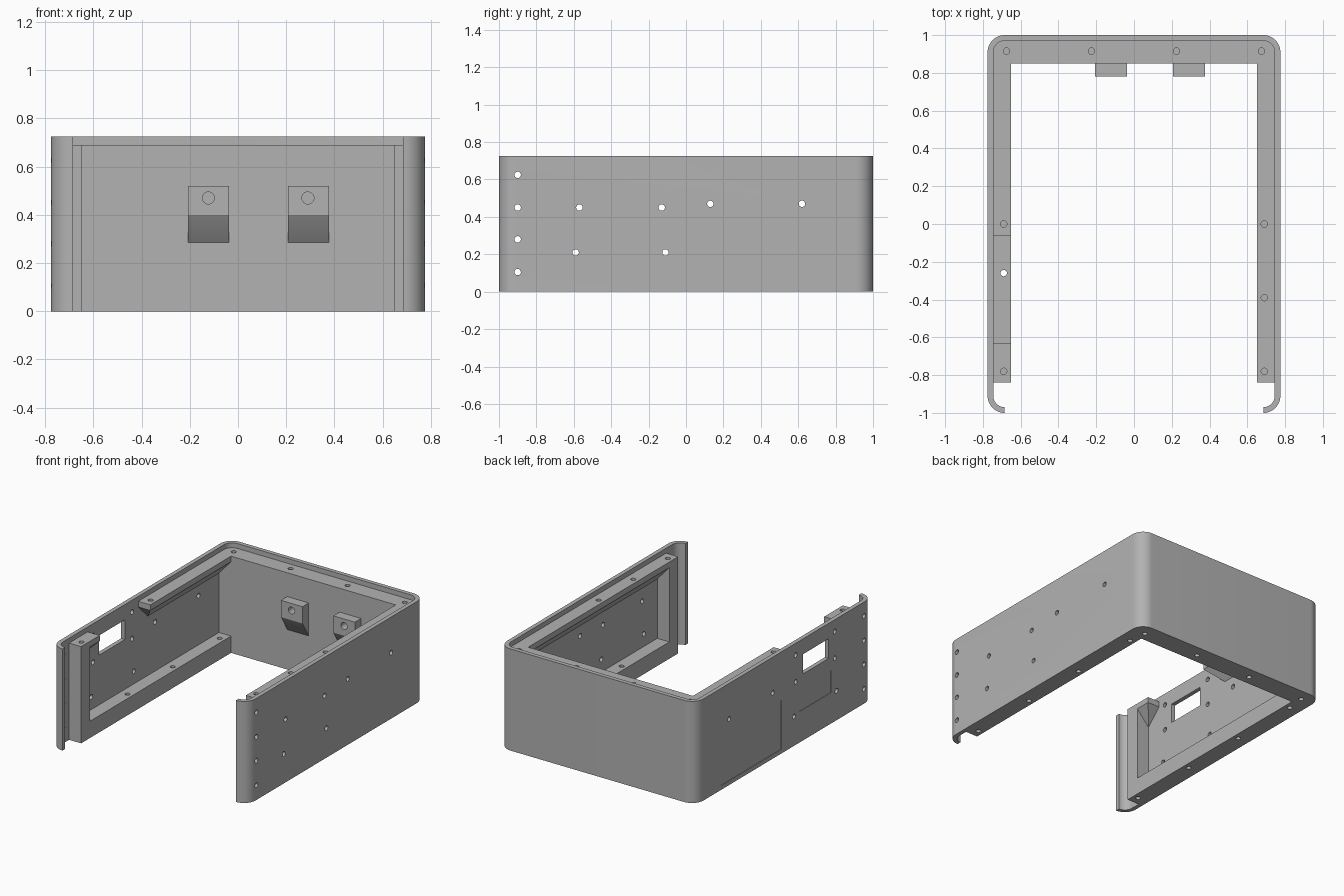
import bpy, bmesh
from math import cos, sin, pi, radians
from mathutils import Matrix, Vector

cube = bpy.data.objects.get("Cube")
if cube:
    bpy.data.objects.remove(cube, do_unlink=True)

# Overall sizes
W, L, H = 0.775, 1.0, 0.725      # half width, half length, height
WALL, R = 0.03, 0.09             # wall thickness, corner radius
LEDGE = 0.69                     # height of the lid ledge
IN, LIP = 0.65, 0.748            # inner edge of ledge, edge buried in the wall
BACK, FRONT = 0.85, -0.84        # inner face of back wall, front of the posts

grey = bpy.data.materials.new("plain grey")
grey.use_nodes = True
colour = (0.45, 0.45, 0.45, 1)
grey.diffuse_color = colour
grey.node_tree.nodes["Principled BSDF"].inputs["Base Color"].default_value = colour


def finish(name, bm):
    bmesh.ops.recalc_face_normals(bm, faces=bm.faces)
    mesh = bpy.data.meshes.new(name)
    bm.to_mesh(mesh)
    bm.free()
    mesh.materials.append(grey)
    obj = bpy.data.objects.new(name, mesh)
    bpy.context.collection.objects.link(obj)
    return obj


def add_box(bm, lo, hi):
    lo, hi = Vector(lo), Vector(hi)
    size = hi - lo
    bmesh.ops.create_cube(bm, size=1, matrix=Matrix.Translation((lo + hi) / 2)
                          @ Matrix.Diagonal((*size, 1)))


def box(name, lo, hi):
    bm = bmesh.new()
    add_box(bm, lo, hi)
    return finish(name, bm)


def prism(name, points, offset):
    bm = bmesh.new()
    face = bm.faces.new([bm.verts.new(p) for p in points])
    geom = bmesh.ops.extrude_face_region(bm, geom=[face])["geom"]
    verts = [v for v in geom if isinstance(v, bmesh.types.BMVert)]
    bmesh.ops.translate(bm, verts=verts, vec=offset)
    return finish(name, bm)


def hull(name, points):
    bm = bmesh.new()
    for p in points:
        bm.verts.new(p)
    bmesh.ops.convex_hull(bm, input=bm.verts)
    return finish(name, bm)


def add_hole(bm, centre, axis, depth, radius=0.017):
    turn = Vector((0, 0, 1)).rotation_difference(Vector(axis)).to_matrix().to_4x4()
    bmesh.ops.create_cone(bm, cap_ends=True, segments=24, radius1=radius, radius2=radius,
                          depth=depth, matrix=Matrix.Translation(centre) @ turn)


def arcs(radius):
    """Right half of the wall outline, from the front opening to the back corner."""
    pts = []
    for cy, start in ((-L + R, -pi / 2), (L - R, 0)):
        for i in range(13):
            a = start + i / 12 * pi / 2
            pts.append((W - R + radius * cos(a), cy + radius * sin(a), 0))
    return pts


def mirrored(pts):
    return [(-x, y, z) for x, y, z in reversed(pts)]


# U-shaped outer wall, curling in at the front
outer, inner = arcs(R), arcs(R - WALL)
outline = outer + mirrored(outer) + list(reversed(inner + mirrored(inner)))
parts = [prism("outer_wall", outline, (0, 0, H))]

# Thick back wall below the lid ledge
parts.append(box("back_wall", (-LIP, BACK, 0), (LIP, L - WALL + 0.003, LEDGE)))


def ledge(name, side, y0, y1, cut0, cut1):
    """Top ledge with a sloped underside and optional sloped ends."""
    z1, z2, drop = 0.65, 0.54, 0.11
    pts = [(side * x, y, z) for x in (IN, LIP) for y in (y0, y1) for z in (LEDGE, z1)]
    pts += [(side * LIP, y0 + drop * cut0, z2), (side * LIP, y1 - drop * cut1, z2)]
    return hull(name, pts)


# Bottom rails, front posts and top ledges
for side, label in ((1, "left"), (-1, "right")):
    xs = sorted((side * IN, side * LIP))
    parts.append(box(label + "_bottom_rail", (xs[0], FRONT, 0), (xs[1], BACK + 0.01, 0.12)))
    parts.append(box(label + "_front_post", (xs[0], FRONT, 0), (xs[1], -0.74, LEDGE)))
parts.append(ledge("left_top_ledge", 1, FRONT, BACK + 0.01, 0, 0))
parts.append(ledge("right_top_ledge", -1, -0.06, BACK + 0.01, 1, 0))
parts.append(ledge("right_front_ledge", -1, FRONT, -0.63, 0, 1))

# Mounting blocks on the back wall
for x0, label in ((-0.207, "right"), (0.207, "left")):
    profile = [(x0, 0.78, 0.52), (x0, BACK + 0.01, 0.52),
               (x0, BACK + 0.01, 0.275), (x0, BACK, 0.285), (x0, 0.78, 0.40)]
    parts.append(prism(label + "_mounting_block", profile, (0.17, 0, 0)))

# Cutter for every hole, the window and the shallow recesses
bm = bmesh.new()
for x in (-0.675, -0.225, 0.225, 0.675):
    add_hole(bm, (x, 0.915, LEDGE), (0, 0, 1), 0.12)
    add_hole(bm, (x, 0.915, 0), (0, 0, 1), 0.3)
for x, ys in ((-0.69, (-0.78, 0)), (0.69, (-0.78, -0.39, 0))):
    for y in ys:
        add_hole(bm, (x, y, LEDGE), (0, 0, 1), 0.12)
    for y in (-0.78, -0.26, 0.25, 0.78):
        add_hole(bm, (x, y, 0), (0, 0, 1), 0.3)
side_holes = [(-0.9, z) for z in (0.105, 0.28, 0.45, 0.625)]
side_holes += [(-0.57, 0.45), (-0.13, 0.45), (0.13, 0.47), (0.62, 0.47),
               (-0.59, 0.21), (-0.11, 0.21)]
for y, z in side_holes:
    for side in (-1, 1):
        add_hole(bm, (side * 0.77, y, z), (1, 0, 0), 0.08)
for y in (-0.57, -0.13):
    add_hole(bm, (-0.77, y, 0.64), (1, 0, 0), 0.08)
for x in (-0.123, 0.29):
    add_hole(bm, (x, 0.78, 0.47), (0, 1, 0), 0.12, 0.025)
add_box(bm, (-0.85, -0.50, 0.475), (-0.70, -0.21, 0.615))
add_box(bm, (-0.85, -0.53, 0.22), (-W + 0.004, -0.17, 0.38))
add_box(bm, (-0.85, 0.03, 0.03), (-W + 0.004, 0.71, 0.38))
cutter = finish("hole_cutter", bm)
cutter.hide_render = True

# Cut each part, then smooth the round surfaces
for obj in parts:
    mod = obj.modifiers.new("holes", 'BOOLEAN')
    mod.operation = 'DIFFERENCE'
    mod.solver = 'EXACT'
    mod.use_self = True
    mod.object = cutter
    bpy.ops.object.select_all(action='DESELECT')
    obj.select_set(True)
    bpy.context.view_layer.objects.active = obj
    bpy.ops.object.modifier_apply(modifier=mod.name)
    bpy.ops.object.shade_smooth_by_angle(angle=radians(30))
bpy.data.objects.remove(cutter, do_unlink=True)
